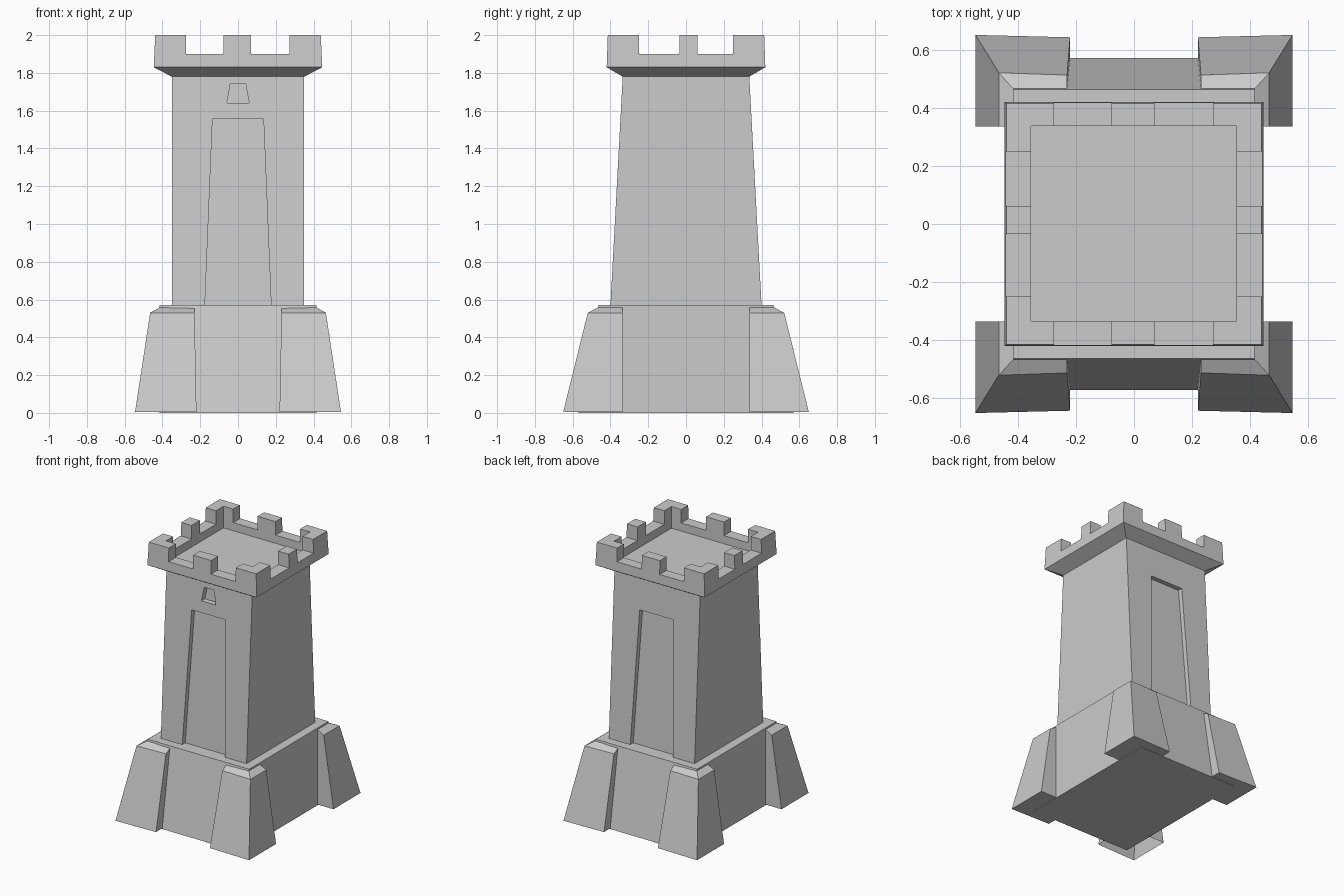
import bpy, bmesh

if "Cube" in bpy.data.objects:
    bpy.data.objects.remove(bpy.data.objects["Cube"])


def loft(name, rings, cap_bottom=True):
    """Solid skinned through four-cornered rings of points, listed bottom to top."""
    bm = bmesh.new()
    loops = [[bm.verts.new(p) for p in ring] for ring in rings]
    for a, b in zip(loops, loops[1:]):
        for i in range(4):
            j = (i + 1) % 4
            bm.faces.new((a[i], a[j], b[j], b[i]))
    if cap_bottom:
        bm.faces.new(loops[0][::-1])
    bm.faces.new(loops[-1])
    bmesh.ops.recalc_face_normals(bm, faces=bm.faces)
    mesh = bpy.data.meshes.new(name)
    bm.to_mesh(mesh)
    bm.free()
    ob = bpy.data.objects.new(name, mesh)
    bpy.context.collection.objects.link(ob)
    return ob


def rect(x0, x1, y0, y1, z):
    return [(x0, y0, z), (x1, y0, z), (x1, y1, z), (x0, y1, z)]


def centred(x, y, z):
    return rect(-x, x, -y, y, z)


def box(name, x0, x1, y0, y1, z0, z1):
    return loft(name, [rect(x0, x1, y0, y1, z0), rect(x0, x1, y0, y1, z1)])


def cut(ob, cutters):
    """Subtract the cutters, bake the result and remove them."""
    for c in cutters:
        m = ob.modifiers.new("cut", 'BOOLEAN')
        m.operation = 'DIFFERENCE'
        m.solver = 'EXACT'
        m.object = c
    bpy.context.view_layer.update()
    graph = bpy.context.evaluated_depsgraph_get()
    ob_mesh = bpy.data.meshes.new_from_object(ob.evaluated_get(graph))
    ob.modifiers.clear()
    ob.data = ob_mesh
    for c in cutters:
        bpy.data.objects.remove(c)


def wall_y(z):
    """Half depth of the tapering shaft at height z."""
    return 0.40 - (z - 0.57) * 0.065 / 1.21


def recess(side, low, high, depth):
    """Tapered niche cutter; low and high are (half width, height)."""
    rings = []
    for w, z in (low, high):
        y0, y1 = sorted((side * 0.7, side * (wall_y(z) - depth)))
        rings.append(rect(-w, w, y0, y1, z))
    return loft("recess_cutter", rings)


# Base block: sloped front and back, upright sides
loft("base", [centred(0.415, 0.57, 0), centred(0.415, 0.463, 0.57)])

# Corner buttresses with chamfered tops
for sx, xn in ((-1, "left"), (1, "right")):
    for sy, yn in ((-1, "front"), (1, "back")):
        rings = []
        for xi, xo, yo, z in ((0.22, 0.545, 0.65, 0.005),
                              (0.23, 0.465, 0.52, 0.53),
                              (0.23, 0.415, 0.465, 0.558)):
            # the outer face leans slightly inward towards the middle
            ring = [(xi, 0.335, z), (xo, 0.335, z), (xo, yo, z), (xi, yo - 0.008, z)]
            rings.append([(sx * x, sy * y, h) for x, y, h in ring])
        loft(f"{yn}_{xn}_buttress", rings, cap_bottom=(sx, sy) != (-1, -1))

# Shaft with door niches front and back and a window niche in front
shaft = loft("shaft", [centred(0.35, wall_y(0.5), 0.5), centred(0.35, 0.335, 1.78)])
cut(shaft, [recess(s, (0.176, 0.55), (0.135, 1.555), 0.035) for s in (-1, 1)]
    + [recess(-1, (0.059, 1.64), (0.04, 1.743), 0.04)])

# Parapet: flared underside, sunken roof and battlements
parapet = loft("parapet", [centred(0.35, 0.335, 1.78),
                           centred(0.446, 0.42, 1.83),
                           centred(0.438, 0.414, 2.0)])
cutters = [box("roof_cutter", -0.355, 0.352, -0.333, 0.337, 1.84, 2.2)]
for a, b in ((-0.275, -0.077), (0.07, 0.272)):
    cutters.append(box("gap_cutter", a, b, -0.8, 0.8, 1.9, 2.1))
for a, b in ((-0.25, -0.035), (0.062, 0.25)):
    cutters.append(box("gap_cutter", -0.8, 0.8, a, b, 1.9, 2.1))
cut(parapet, cutters)
